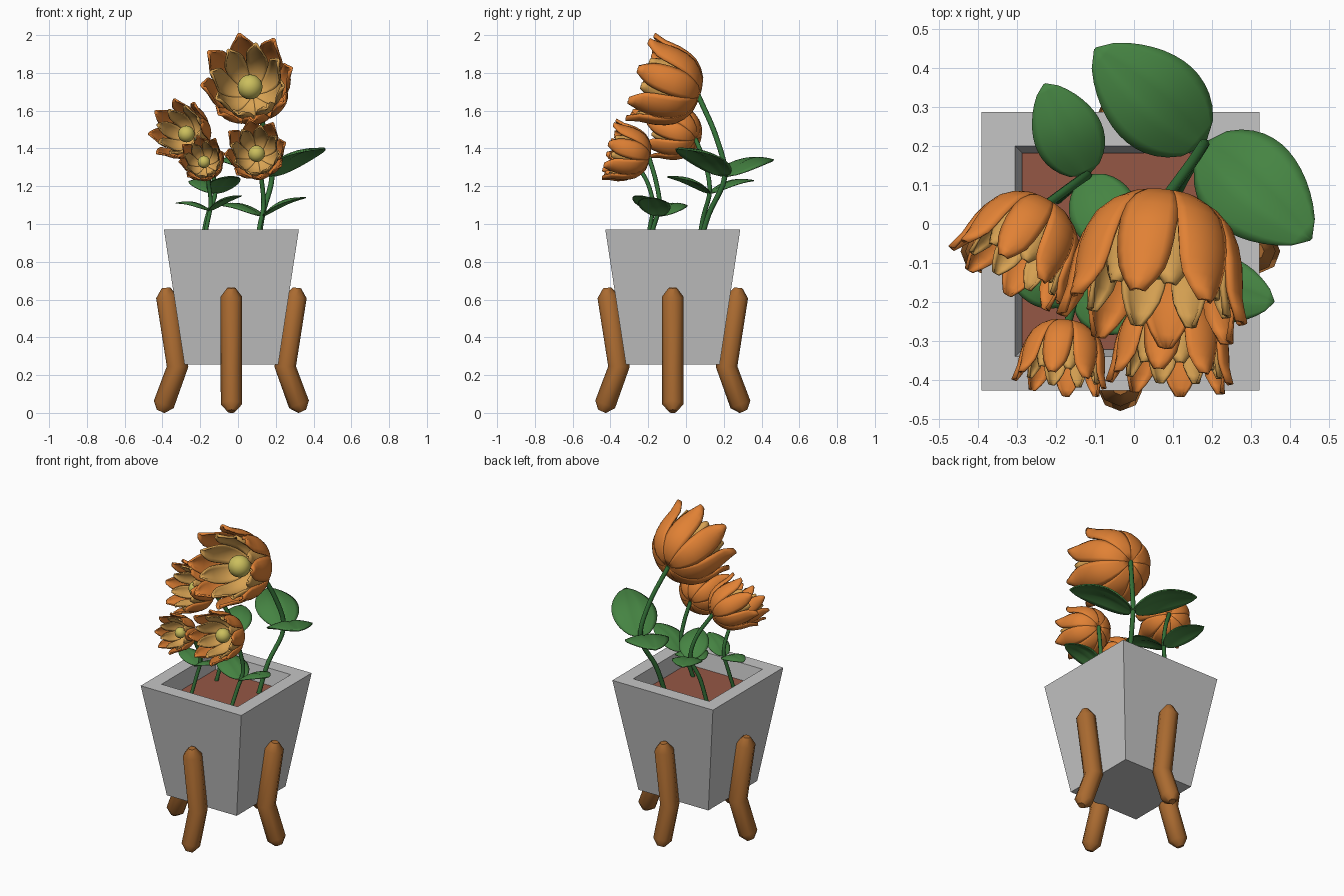
import bpy, bmesh, math
from mathutils import Vector, Matrix

if "Cube" in bpy.data.objects:
    bpy.data.objects.remove(bpy.data.objects["Cube"])


def material(name, rgb):
    m = bpy.data.materials.new(name)
    m.use_nodes = True
    m.diffuse_color = (*rgb, 1)
    m.node_tree.nodes["Principled BSDF"].inputs["Base Color"].default_value = (*rgb, 1)
    return m


CONCRETE = material("concrete grey", (0.56, 0.56, 0.56))
SOIL = material("soil brown", (0.30, 0.095, 0.06))
WOOD = material("wood brown", (0.40, 0.145, 0.03))
STEM = material("stem green", (0.035, 0.17, 0.04))
LEAF = material("leaf green", (0.06, 0.23, 0.055))
ORANGE = material("petal orange", (0.75, 0.22, 0.035))
AMBER = material("inner petal amber", (0.68, 0.36, 0.085))
YELLOW = material("flower centre yellow", (0.60, 0.52, 0.11))


def finish(name, bm, mat, angle=None, thickness=0):
    bmesh.ops.recalc_face_normals(bm, faces=bm.faces)
    me = bpy.data.meshes.new(name)
    bm.to_mesh(me)
    bm.free()
    me.materials.append(mat)
    ob = bpy.data.objects.new(name, me)
    bpy.context.collection.objects.link(ob)
    if thickness:
        mod = ob.modifiers.new("thickness", "SOLIDIFY")
        mod.thickness = thickness
        mod.offset = 0
    if angle:
        bpy.ops.object.select_all(action="DESELECT")
        ob.select_set(True)
        bpy.context.view_layer.objects.active = ob
        bpy.ops.object.shade_smooth_by_angle(angle=math.radians(angle))
    return ob


def spline(pts, t):
    """Point on a smooth curve through pts, t from 0 to 1."""
    p = [Vector(q) for q in pts]
    p = [2 * p[0] - p[1]] + p + [2 * p[-1] - p[-2]]
    s = t * (len(p) - 3)
    i = min(int(s), len(p) - 4)
    a, b, c, d = p[i:i + 4]
    f = s - i
    return b + 0.5 * f * (c - a + f * (2 * a - 5 * b + 4 * c - d + f * (3 * (b - c) + d - a)))


def skin(bm, rings, closed):
    """Bridge rows of vertices with quads."""
    for r, s in zip(rings, rings[1:]):
        n = len(r)
        for j in range(n if closed else n - 1):
            k = (j + 1) % n
            bm.faces.new((r[j], r[k], s[k], s[j]))


def sheet(bm, func, nu, nv):
    rows = [[bm.verts.new(func(i / nu, 2 * j / nv - 1)) for j in range(nv + 1)]
            for i in range(nu + 1)]
    skin(bm, rows, False)


def tube(name, path, radii, sides, mat, angle):
    bm = bmesh.new()
    path = [Vector(p) for p in path]
    rings = []
    for i, (p, r) in enumerate(zip(path, radii)):
        t = (path[min(i + 1, len(path) - 1)] - path[max(i - 1, 0)]).normalized()
        x = Vector((0, 1, 0)).cross(t).normalized()
        y = t.cross(x)
        rings.append([bm.verts.new(p + r * (math.cos(a) * x + math.sin(a) * y))
                      for a in (math.tau * k / sides for k in range(sides))])
    skin(bm, rings, True)
    bm.faces.new(rings[0])
    bm.faces.new(rings[-1])
    return finish(name, bm, mat, angle)


CENTRE = Vector((-0.035, -0.07, 0))


def square_ring(bm, half, z):
    return [bm.verts.new(CENTRE + Vector((sx * half, sy * half, z)))
            for sx, sy in ((-1, -1), (1, -1), (1, 1), (-1, 1))]


# Tapered pot with a thick rim and an open top
bm = bmesh.new()
rings = [square_ring(bm, h, z) for h, z in
         ((0.248, 0.255), (0.357, 0.97), (0.27, 0.97), (0.25, 0.84))]
skin(bm, rings, True)
bm.faces.new(rings[0])
bm.faces.new(rings[-1])
finish("pot", bm, CONCRETE)

# Soil
bm = bmesh.new()
low, high = square_ring(bm, 0.248, 0.845), square_ring(bm, 0.252, 0.87)
skin(bm, [low, high], True)
bm.faces.new(high)
bm.faces.new(low)
finish("soil", bm, SOIL)

# Bent wooden legs, one in the middle of each side
for k, side in enumerate(("left", "back", "right", "front")):
    path = [(0.375, 0, 0.008), (0.358, 0, 0.045), (0.285, 0, 0.245),
            (0.342, 0, 0.615), (0.347, 0, 0.662)]
    leg = tube(side + "_leg", path, (0.022, 0.056, 0.057, 0.057, 0.022), 8, WOOD, 50)
    leg.matrix_world = Matrix.Translation(CENTRE) @ Matrix.Rotation(k * math.pi / 2, 4, "Z")

# Petal bowl: (radius, height) along the petal, and half width in radians
BOWL = [(0.015, 0, 0), (0.10, 0, 0.012), (0.178, 0, 0.075), (0.214, 0, 0.17),
        (0.224, 0, 0.255), (0.245, 0, 0.325)]
WIDTH = [(0.41, 0, 0), (0.41, 0, 0), (0.40, 0, 0), (0.36, 0, 0), (0.28, 0, 0), (0.07, 0, 0)]


def petals(name, mat, frame, size, count, turn, wide, tall):
    bm = bmesh.new()
    for k in range(count):
        base = math.tau * (k + turn) / count

        def point(u, v):
            p = spline(BOWL, u)
            a = base + v * spline(WIDTH, u).x
            r = p.x * wide * (1 - 0.09 * v * v * u + 0.03 * (k % 2) * u)
            return frame @ (size * Vector((r * math.cos(a), r * math.sin(a), p.z * tall)))

        sheet(bm, point, 10, 6)
    finish(name, bm, mat, 60, 0.011 * size)


def leaf(name, base, tip):
    base, tip = Vector(base), Vector(tip)
    run = tip - base
    length = run.length
    side = Vector((-run.y, run.x, 0)).normalized()
    up = run.normalized().cross(side)
    bm = bmesh.new()

    def point(u, v):
        half = 0.33 * length * (math.sin(math.pi * u ** 0.85) ** 0.65 if 0 < u < 1 else 0.02)
        groove = -0.02 * length * math.sin(math.pi * u) if abs(v) < 0.05 else 0
        arch = 0.13 * math.sin(math.pi * u) - 0.07 * v * v * math.sin(math.pi * u)
        return base + run * u + side * (half * v) + up * (arch * length + groove)

    sheet(bm, point, 14, 10)
    finish(name, bm, LEAF, 60, 0.02 * length)


# Each plant: size, stem path, flower axis, leaf joint and the two leaf tips
PLANTS = {
    "large": (1.0,
              [(0.10, 0.06, 0.85), (0.13, 0.12, 1.05), (0.18, 0.205, 1.25),
               (0.15, 0.16, 1.46), (0.08, 0.065, 1.68)],
              (-0.035, -0.31, 0.10),
              (0.18, 0.205, 1.25), (-0.10, 0.45, 1.34), (0.455, -0.04, 1.40)),
    "left": (0.67,
             [(-0.20, 0.06, 0.85), (-0.165, 0.09, 1.03), (-0.12, 0.125, 1.17),
              (-0.15, 0.105, 1.31), (-0.225, 0.05, 1.45)],
             (-0.11, -0.19, 0.06),
             (-0.12, 0.125, 1.16), (-0.23, 0.36, 1.23), (-0.02, -0.10, 1.25)),
    "right": (0.67,
              [(0.09, -0.21, 0.85), (0.115, -0.17, 0.99), (0.135, -0.14, 1.10),
               (0.125, -0.16, 1.23), (0.105, -0.195, 1.35)],
              (-0.015, -0.22, 0.05),
              (0.13, -0.145, 1.04), (0.36, -0.20, 1.14), (-0.11, -0.02, 1.10)),
    "small": (0.50,
              [(-0.19, -0.22, 0.85), (-0.165, -0.19, 0.99), (-0.145, -0.175, 1.10),
               (-0.155, -0.20, 1.21), (-0.17, -0.255, 1.31)],
              (-0.025, -0.17, 0.045),
              (-0.15, -0.18, 1.07), (-0.33, -0.11, 1.11), (0.02, -0.26, 1.15)),
}

for name, (size, path, axis, joint, tip_a, tip_b) in PLANTS.items():
    # Stem
    points = [spline(path, i / 20) for i in range(21)]
    radius = 0.008 + 0.006 * size
    tube(name + "_stem", points, [radius] * len(points), 8, STEM, 60)
    # Leaves
    leaf(name + "_leaf_one", joint, tip_a)
    leaf(name + "_leaf_two", joint, tip_b)
    # Flower head
    frame = (Matrix.Translation(path[-1])
             @ Vector(axis).to_track_quat("Z", "Y").to_matrix().to_4x4())
    petals(name + "_outer_petals", ORANGE, frame, size, 8, 0.25, 1.0, 1.0)
    petals(name + "_inner_petals", AMBER, frame, size, 8, 0.75, 0.80, 0.88)
    bm = bmesh.new()
    bmesh.ops.create_uvsphere(bm, u_segments=20, v_segments=12, radius=0.066 * size,
                              matrix=frame @ Matrix.Translation((0, 0, 0.15 * size)))
    finish(name + "_flower_centre", bm, YELLOW, 60)
